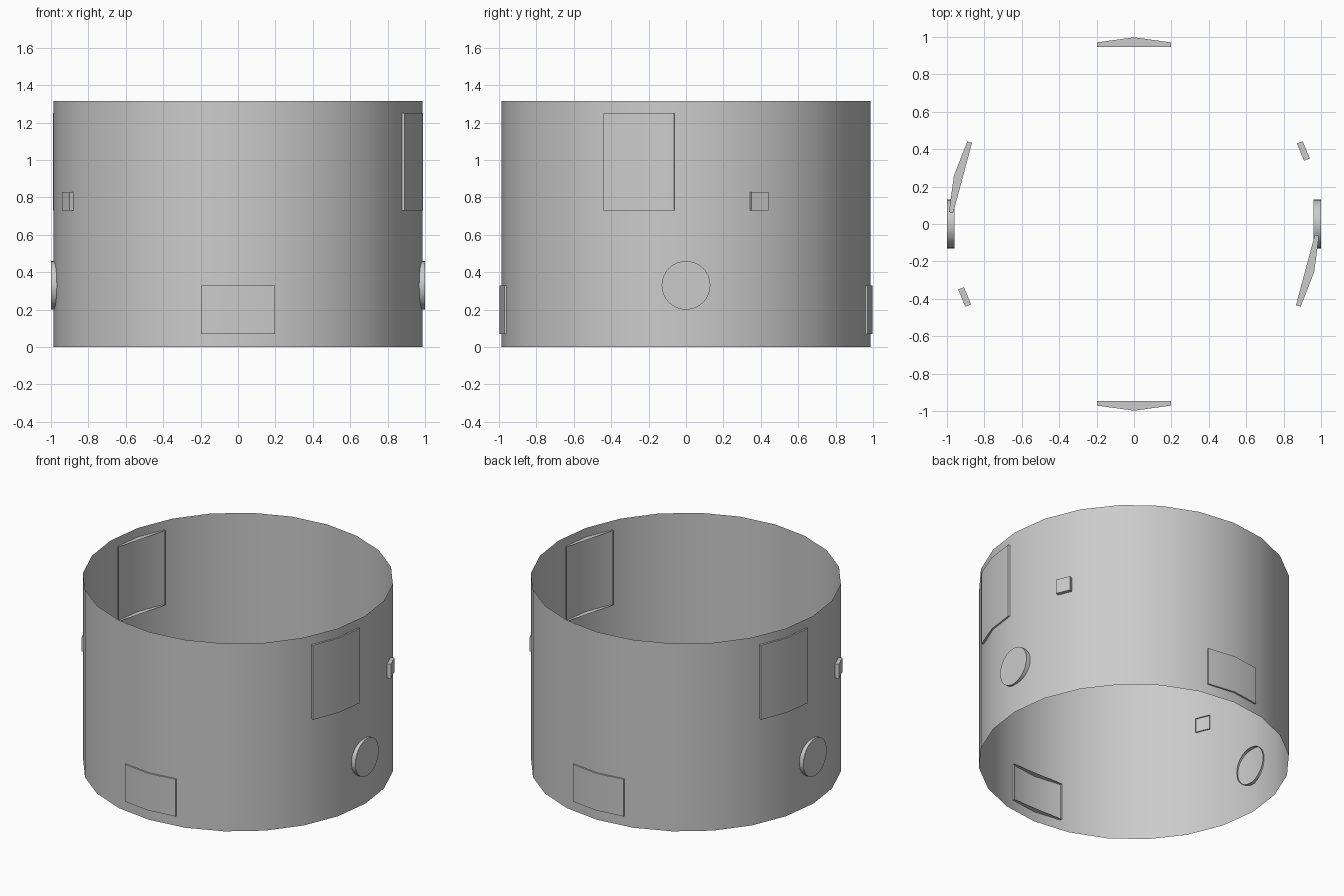
import bpy, bmesh, math
from mathutils import Matrix

if "Cube" in bpy.data.objects:
    bpy.data.objects.remove(bpy.data.objects["Cube"])

R, H, SIDES = 0.986, 1.315, 24


def finish(bm, name, turn=0.0, outward=None):
    bmesh.ops.rotate(bm, verts=bm.verts, cent=(0, 0, 0),
                     matrix=Matrix.Rotation(turn, 3, 'Z'))
    mesh = bpy.data.meshes.new(name)
    bm.to_mesh(mesh)
    bm.free()
    ob = bpy.data.objects.new(name, mesh)
    bpy.context.collection.objects.link(ob)
    bpy.ops.object.select_all(action='DESELECT')
    ob.select_set(True)
    bpy.context.view_layer.objects.active = ob
    bpy.ops.object.shade_smooth_by_angle(angle=math.radians(30))
    return ob


def open_tray(name, outline, z0, z1, turn):
    """Raised plate with an open back; outline runs counter-clockwise in plan
    and the edge from its last point to its first stays open."""
    bm = bmesh.new()
    low = [bm.verts.new((x, y, z0)) for x, y in outline]
    top = [bm.verts.new((x, y, z1)) for x, y in outline]
    bm.faces.new(top)
    bm.faces.new(low[::-1])
    for i in range(len(outline) - 1):
        bm.faces.new((low[i], low[i + 1], top[i + 1], top[i]))
    return finish(bm, name, turn)


def open_disc(name, x0, x1, radius, z, turn, n=32):
    """Round plate facing +x with an open back."""
    bm = bmesh.new()
    rings = []
    for x in (x0, x1):
        rings.append([bm.verts.new((x, radius * math.cos(2 * math.pi * i / n),
                                    z + radius * math.sin(2 * math.pi * i / n)))
                      for i in range(n)])
    a, b = rings
    bm.faces.new(b)
    for i in range(n):
        j = (i + 1) % n
        bm.faces.new((a[i], a[j], b[j], b[i]))
    return finish(bm, name, turn)


# open-ended thin wall
bm = bmesh.new()
rings = [[bm.verts.new((R * math.cos(2 * math.pi * i / SIDES),
                        R * math.sin(2 * math.pi * i / SIDES), z))
          for i in range(SIDES)] for z in (0, H)]
for i in range(SIDES):
    j = (i + 1) % SIDES
    bm.faces.new((rings[0][i], rings[0][j], rings[1][j], rings[1][i]))
finish(bm, "cylinder_wall")

# plan outlines of the plates
low_panel = [(-0.197, -0.947), (-0.197, -0.971), (0, -0.998),
             (0.197, -0.971), (0.197, -0.947)]
tall_panel = [(0.866, -0.434), (0.891, -0.442), (0.963, -0.258),
              (0.989, -0.064), (0.967, -0.058)]
small_block = [(0.909, 0.338), (0.940, 0.350), (0.902, 0.442), (0.871, 0.430)]

# every plate repeats on the opposite side
for side, turn in (("a", 0.0), ("b", math.pi)):
    open_tray("low_panel_" + side, low_panel, 0.07, 0.33, turn)
    open_tray("tall_panel_" + side, tall_panel, 0.73, 1.252, turn)
    open_tray("small_block_" + side, small_block, 0.73, 0.83, turn)
    open_disc("round_plate_" + side, 0.96, 1.0, 0.13, 0.33, turn)
